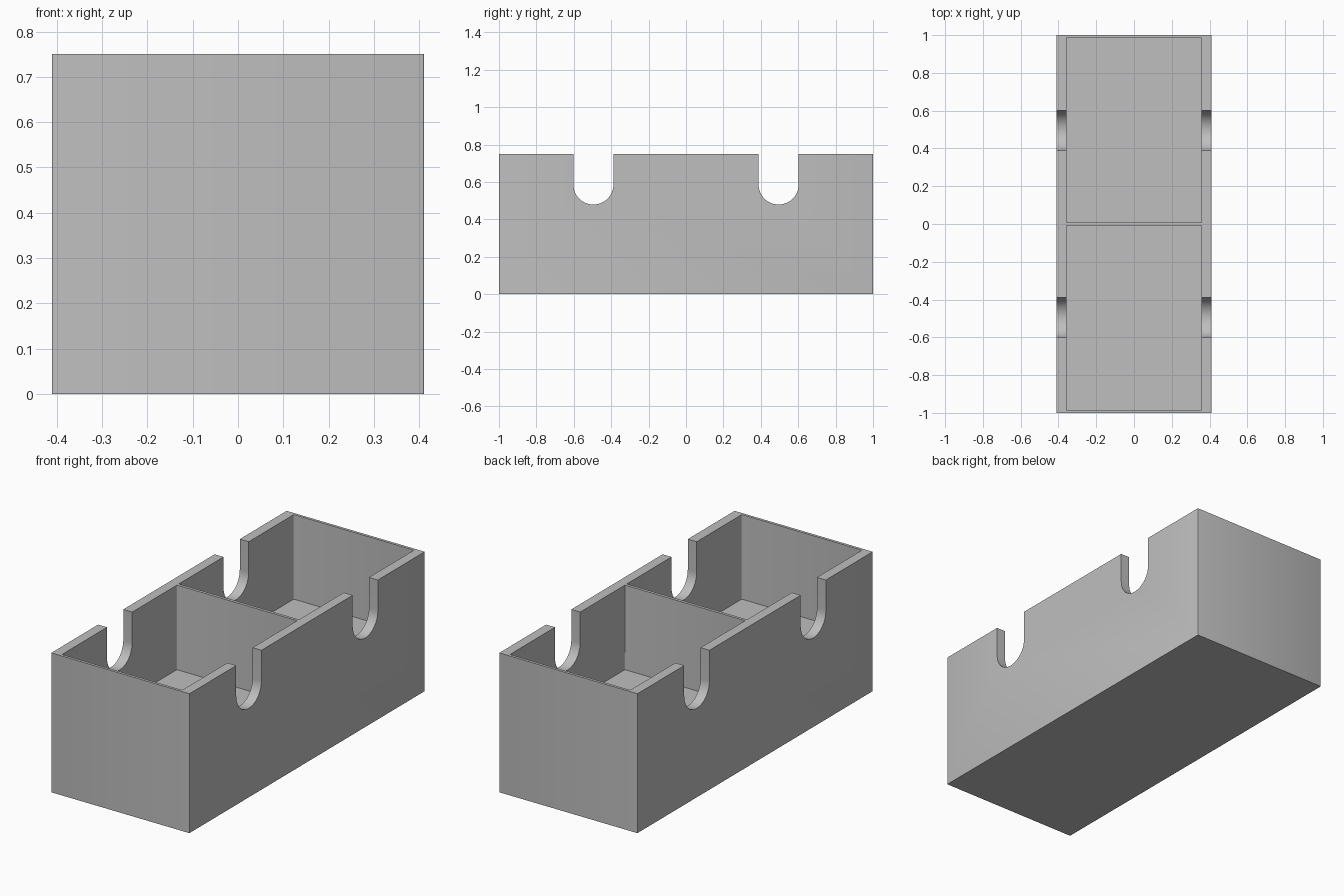
import bpy
import bmesh
from math import cos, sin, pi, radians

HALF_W, HALF_L, HEIGHT = 0.411, 1.0, 0.75
INNER_W, INNER_END, DIVIDER = 0.358, 0.985, 0.008
FLOOR_Z = 0.295
SLOT_Y, SLOT_R, SLOT_Z = 0.495, 0.107, 0.586
ROUND = 0.004

old = bpy.data.objects.get("Cube")
if old:
    bpy.data.objects.remove(old, do_unlink=True)

grey = bpy.data.materials.new("plain grey")
grey.use_nodes = True
colour = (0.52, 0.52, 0.52, 1)
grey.diffuse_color = colour
grey.node_tree.nodes["Principled BSDF"].inputs["Base Color"].default_value = colour


def prism(name, points, shift):
    """Extrude a closed outline by the vector shift."""
    bm = bmesh.new()
    face = bm.faces.new([bm.verts.new(p) for p in points])
    top = bmesh.ops.extrude_face_region(bm, geom=[face])["geom"]
    bmesh.ops.translate(bm, vec=shift,
                        verts=[v for v in top if isinstance(v, bmesh.types.BMVert)])
    bmesh.ops.recalc_face_normals(bm, faces=bm.faces)
    mesh = bpy.data.meshes.new(name)
    bm.to_mesh(mesh)
    bm.free()
    mesh.materials.append(grey)
    obj = bpy.data.objects.new(name, mesh)
    bpy.context.collection.objects.link(obj)
    return obj


def rounded_block(name, hx, y0, y1, z0, z1):
    """Block with slightly rounded upright edges."""
    corners = [(hx, y1, 1, 1), (-hx, y1, -1, 1), (-hx, y0, -1, -1), (hx, y0, 1, -1)]
    points = []
    for quarter, (x, y, sx, sy) in enumerate(corners):
        for step in range(4):
            a = (quarter + step / 3) * pi / 2
            points.append((x + ROUND * (cos(a) - sx), y + ROUND * (sin(a) - sy), z0))
    return prism(name, points, (0, 0, z1 - z0))


# Solid outer body
body = rounded_block("divided_box", HALF_W, -HALF_L, HALF_L, 0, HEIGHT)

# Two compartments, and a round-bottomed slot through both walls of each
cutters = []
for side, (y0, y1) in {"front": (-INNER_END, -DIVIDER), "back": (DIVIDER, INNER_END)}.items():
    cutters.append(rounded_block(side + "_compartment_cutter", INNER_W, y0, y1, FLOOR_Z, 1))
    y = SLOT_Y if side == "back" else -SLOT_Y
    arc = [(-0.5, y + SLOT_R * cos(pi + i * pi / 32), SLOT_Z + SLOT_R * sin(pi + i * pi / 32))
           for i in range(33)]
    outline = arc + [(-0.5, y + SLOT_R, 1), (-0.5, y - SLOT_R, 1)]
    cutters.append(prism(side + "_slot_cutter", outline, (1, 0, 0)))

for cutter in cutters:
    cutter.hide_render = True
    cut = body.modifiers.new(cutter.name, "BOOLEAN")
    cut.operation = "DIFFERENCE"
    cut.solver = "EXACT"
    cut.object = cutter

bpy.ops.object.select_all(action="DESELECT")
body.select_set(True)
bpy.context.view_layer.objects.active = body
for name in [m.name for m in body.modifiers]:
    bpy.ops.object.modifier_apply(modifier=name)
for cutter in cutters:
    bpy.data.objects.remove(cutter, do_unlink=True)

bpy.ops.object.shade_smooth_by_angle(angle=radians(35))
